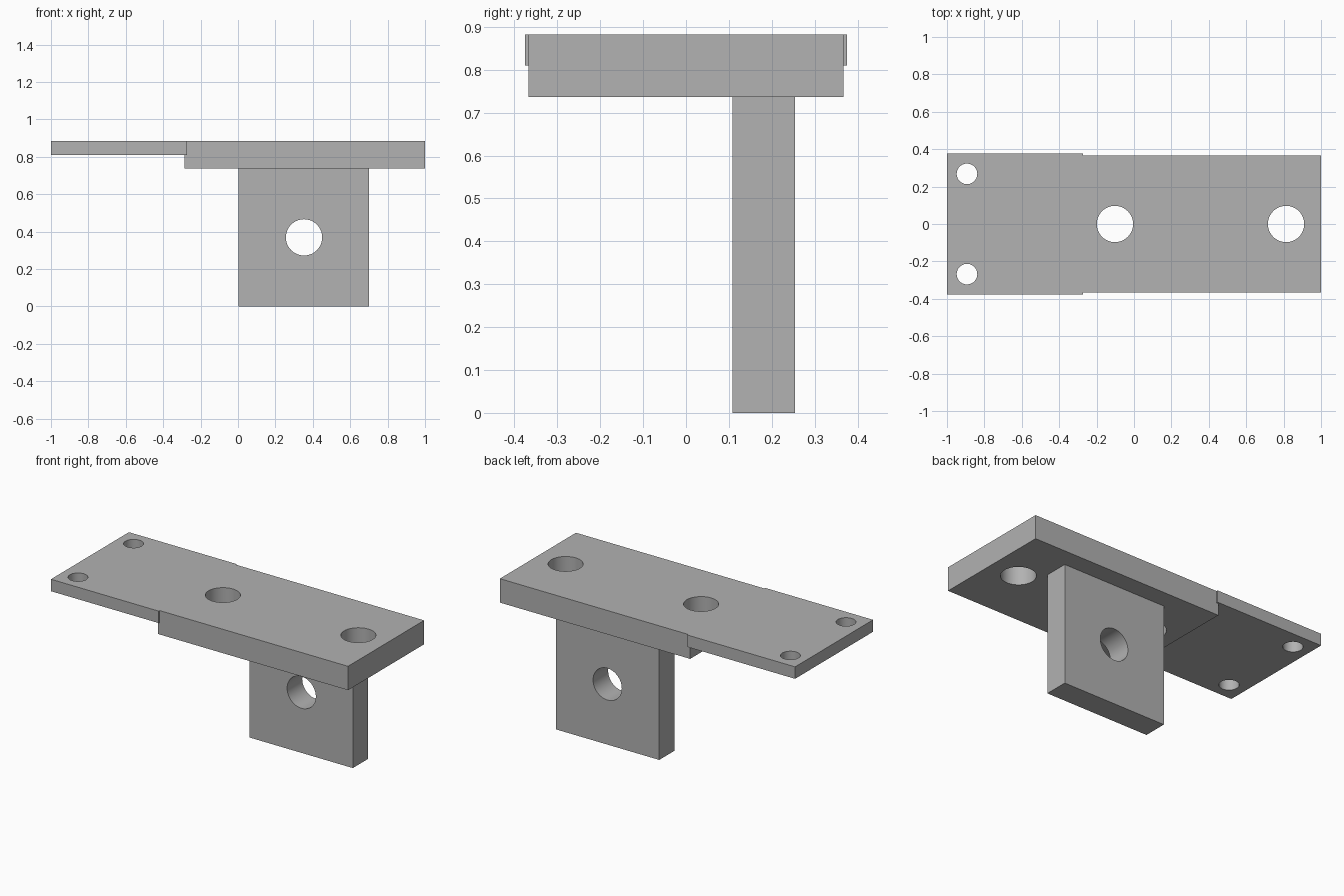
import bpy
import bmesh
import math
from mathutils import Matrix, Vector

cube = bpy.data.objects.get("Cube")
if cube:
    bpy.data.objects.remove(cube, do_unlink=True)

# Single plain grey finish
GREY = (0.445, 0.445, 0.445, 1.0)
grey = bpy.data.materials.new("plain_grey")
grey.use_nodes = True
grey.diffuse_color = GREY
grey.node_tree.nodes["Principled BSDF"].inputs["Base Color"].default_value = GREY


def add_object(name, bm):
    bmesh.ops.recalc_face_normals(bm, faces=bm.faces[:])
    mesh = bpy.data.meshes.new(name)
    bm.to_mesh(mesh)
    bm.free()
    mesh.materials.append(grey)
    obj = bpy.data.objects.new(name, mesh)
    bpy.context.scene.collection.objects.link(obj)
    return obj


def extrude_profile(name, profile, y0, y1):
    """Extrude an x-z outline from y0 to y1."""
    bm = bmesh.new()
    face = bm.faces.new([bm.verts.new((x, y0, z)) for x, z in profile])
    moved = bmesh.ops.extrude_face_region(bm, geom=[face], use_keep_orig=True)
    verts = [g for g in moved["geom"] if isinstance(g, bmesh.types.BMVert)]
    bmesh.ops.translate(bm, verts=verts, vec=Vector((0, y1 - y0, 0)))
    return add_object(name, bm)


def box_outline(x0, x1, z0, z1):
    return [(x0, z0), (x1, z0), (x1, z1), (x0, z1)]


def drill(obj, holes, axis="Z"):
    """Cut round through-holes, given as (centre, radius)."""
    turn = Matrix.Rotation(math.pi / 2, 4, "X") if axis == "Y" else Matrix()
    bm = bmesh.new()
    for centre, radius in holes:
        bmesh.ops.create_cone(bm, cap_ends=True, segments=64, radius1=radius,
                              radius2=radius, depth=0.5,
                              matrix=Matrix.Translation(centre) @ turn)
    cutter = add_object("hole_cutter", bm)
    cutter.hide_render = True
    mod = obj.modifiers.new("holes", "BOOLEAN")
    mod.operation = "DIFFERENCE"
    mod.solver = "EXACT"
    mod.object = cutter
    # Bake the cut, then discard the cutter
    graph = bpy.context.evaluated_depsgraph_get()
    result = bpy.data.meshes.new_from_object(obj.evaluated_get(graph))
    obj.modifiers.clear()
    obj.data = result
    bpy.data.objects.remove(cutter, do_unlink=True)
    # Smooth bores, sharp rims
    bpy.ops.object.select_all(action="DESELECT")
    obj.select_set(True)
    bpy.context.view_layer.objects.active = obj
    bpy.ops.object.shade_smooth_by_angle(angle=math.radians(30))


TOP, STEP, UNDER = 0.883, 0.81, 0.737
SEAM, LEDGE = -0.272, -0.285
BIG, SMALL = 0.097, 0.055

# Thin end plate with two small screw holes
thin_plate = extrude_profile("thin_plate", box_outline(-1, SEAM, STEP, TOP), -0.376, 0.376)
drill(thin_plate, [((-0.893, side * 0.268, TOP), SMALL) for side in (-1, 1)])

# Thick plate with a small ledge under the thin one, and two large holes
thick_plate = extrude_profile(
    "thick_plate",
    [(LEDGE, UNDER), (1, UNDER), (1, TOP), (SEAM, TOP), (SEAM, STEP), (LEDGE, STEP)],
    -0.367, 0.367)
drill(thick_plate, [((x, 0, TOP), BIG) for x in (-0.102, 0.813)])

# Hanging lug with a cross hole
lug = extrude_profile("hanging_lug", box_outline(0.003, 0.70, 0, UNDER), 0.108, 0.254)
drill(lug, [((0.353, 0.18, 0.369), BIG)], axis="Y")
